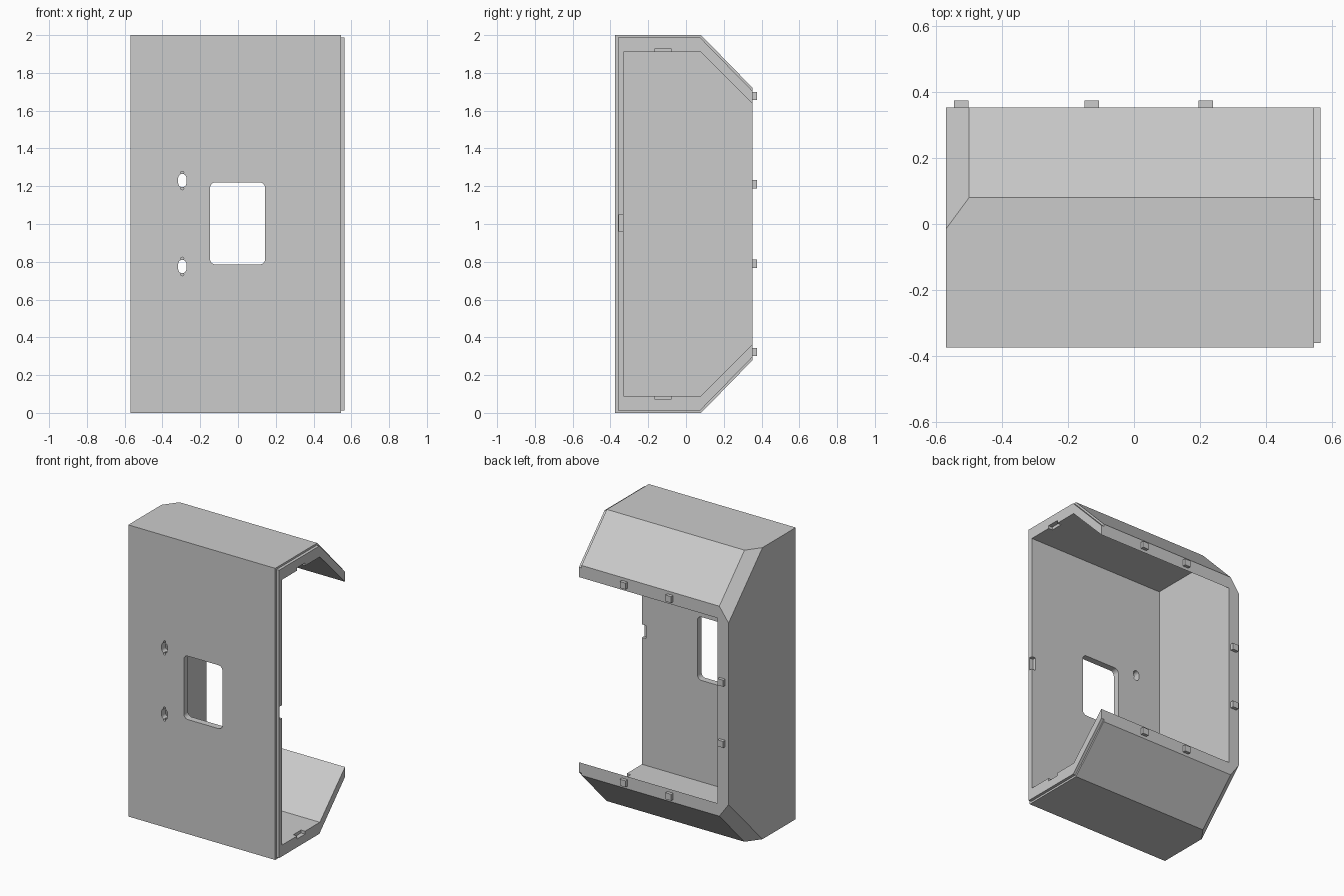
import bpy, bmesh
from math import sin, cos, pi
from mathutils import Vector

old = bpy.data.objects.get("Cube")
if old:
    bpy.data.objects.remove(old)

grey = bpy.data.materials.new("plain grey")
grey.use_nodes = True
grey.diffuse_color = (0.6, 0.6, 0.6, 1)
grey.node_tree.nodes["Principled BSDF"].inputs["Base Color"].default_value = (0.6, 0.6, 0.6, 1)

BACK = 0.353


def add_object(name, bm):
    bmesh.ops.recalc_face_normals(bm, faces=bm.faces)
    mesh = bpy.data.meshes.new(name)
    bm.to_mesh(mesh)
    bm.free()
    mesh.materials.append(grey)
    obj = bpy.data.objects.new(name, mesh)
    bpy.context.collection.objects.link(obj)
    return obj


def prism(points, offset):
    """Closed solid from a flat outline swept along an offset."""
    bm = bmesh.new()
    face = bm.faces.new([bm.verts.new(p) for p in points])
    swept = bmesh.ops.extrude_face_region(bm, geom=[face], use_keep_orig=True)
    moved = [g for g in swept["geom"] if isinstance(g, bmesh.types.BMVert)]
    bmesh.ops.translate(bm, verts=moved, vec=offset)
    return bm


def box(name, lo, hi):
    corners = [(lo[0], lo[1], lo[2]), (hi[0], lo[1], lo[2]),
               (hi[0], hi[1], lo[2]), (lo[0], hi[1], lo[2])]
    return add_object(name, prism(corners, (0, 0, hi[2] - lo[2])))


def side_profile(x, half):
    """Mirror the lower half outline (y, z) about mid height."""
    return [(x, y, z) for y, z in half] + [(x, y, 2 - z) for y, z in reversed(half)]


def rounded_cutter(name, x, z, w, h, r, y0, y1, steps=8):
    """Rounded rectangle in the front plane, swept in depth."""
    pts = []
    for i, (sx, sz) in enumerate([(1, 1), (-1, 1), (-1, -1), (1, -1)]):
        for s in range(steps + 1):
            a = (i + s / steps) * pi / 2
            pts.append((x + sx * (w / 2 - r) + r * cos(a), y0,
                        z + sz * (h / 2 - r) + r * sin(a)))
    bm = prism(pts, (0, y1 - y0, 0))
    bmesh.ops.remove_doubles(bm, verts=bm.verts, dist=0.0001)
    return add_object(name, bm)


def combine(target, other, operation):
    mod = target.modifiers.new(operation, 'BOOLEAN')
    mod.operation = operation
    mod.solver = 'EXACT'
    mod.object = other
    bpy.context.view_layer.objects.active = target
    bpy.ops.object.modifier_apply(modifier=mod.name)
    bpy.data.objects.remove(other)


# Solid housing with sloped back edges
outer = side_profile(-0.57, [(-0.375, 0), (0.08, 0), (BACK, 0.28)])
bm = prism(outer, (1.115, 0, 0))

# Chamfers where the slopes meet the closed end
for sign in (1, -1):
    start = Vector((-0.5, 0.08, 1 + sign))
    along = Vector((0.07, 0.095, 0))
    slope = Vector((0, 0.273, -0.28 * sign))
    normal = along.cross(slope)
    if normal.x > 0:
        normal.negate()
    cut = bmesh.ops.bisect_plane(bm, geom=bm.verts[:] + bm.edges[:] + bm.faces[:],
                                 plane_co=start, plane_no=normal, clear_outer=True)
    rim = [g for g in cut["geom_cut"] if isinstance(g, bmesh.types.BMEdge)]
    bmesh.ops.holes_fill(bm, edges=rim, sides=0)
housing = add_object("housing", bm)

# Stepped lip at the open end
lip = side_profile(0.5, [(-0.361, 0.013), (0.075, 0.013), (BACK, 0.297)])
combine(housing, add_object("lip", prism(lip, (0.065, 0, 0))), 'UNION')

# Hollow interior, open at the back and at one end
inner = side_profile(-0.485, [(-0.33, 0.09), (0.08, 0.09), (BACK, 0.365), (0.5, 0.365)])
combine(housing, add_object("cavity", prism(inner, (1.3, 0, 0))), 'DIFFERENCE')

# Window in the front plate
combine(housing, rounded_cutter("window", -0.002, 1.003, 0.292, 0.435, 0.03, -0.5, -0.25),
        'DIFFERENCE')

# Screw slots, each with two shallow pilot holes
for z in (0.775, 1.23):
    combine(housing, rounded_cutter("slot", -0.295, z, 0.043, 0.07, 0.021, -0.5, -0.25),
            'DIFFERENCE')
    for dz in (-0.041, 0.041):
        combine(housing, rounded_cutter("pilot", -0.295, z + dz, 0.016, 0.016, 0.0078,
                                        -0.5, -0.35, 4), 'DIFFERENCE')

# Latch notches around the open end
for lo, hi in (((0.535, -0.165, 1.85), (0.7, -0.08, 1.93)),
               ((0.535, -0.165, 0.07), (0.7, -0.08, 0.15)),
               ((0.535, -0.355, 0.96), (0.7, -0.28, 1.05))):
    combine(housing, box("notch", lo, hi), 'DIFFERENCE')

# Locating pegs on the back rim
pegs = [(x, z) for x in (-0.128, 0.218) for z in (0.322, 1.678)]
pegs += [(-0.523, z) for z in (0.79, 1.21)]
for x, z in pegs:
    box("rim_peg", (x - 0.022, BACK, z - 0.022), (x + 0.022, 0.375, z + 0.022))
